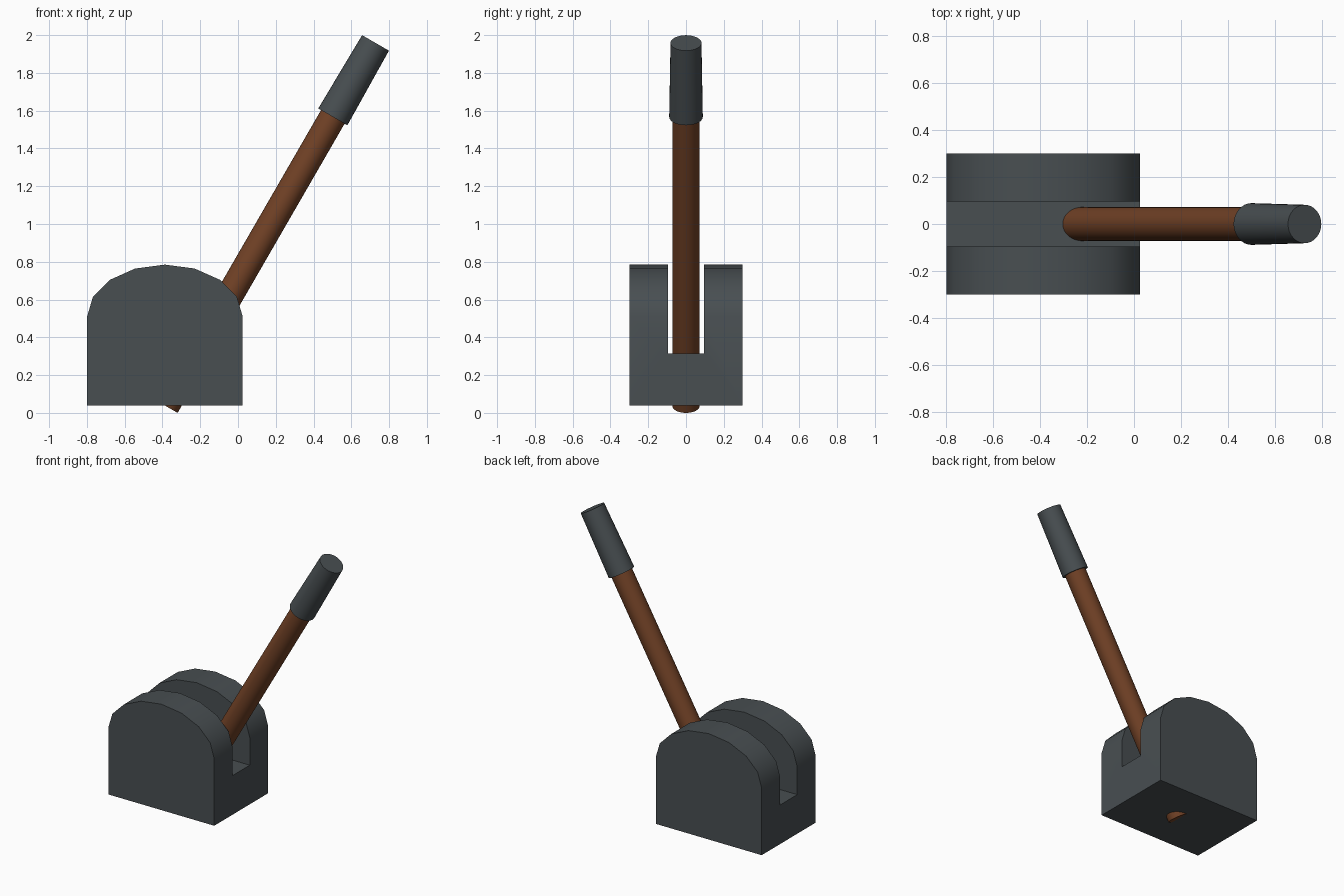
import bpy, math
from mathutils import Vector

if "Cube" in bpy.data.objects:
    bpy.data.objects.remove(bpy.data.objects["Cube"])


def material(name, color):
    m = bpy.data.materials.new(name)
    m.diffuse_color = (*color, 1)
    m.use_nodes = True
    m.node_tree.nodes["Principled BSDF"].inputs["Base Color"].default_value = m.diffuse_color
    return m


GREY = material("dark grey", (0.065, 0.077, 0.083))
BROWN = material("brown", (0.165, 0.053, 0.019))


def smooth(obj):
    bpy.ops.object.select_all(action='DESELECT')
    obj.select_set(True)
    bpy.context.view_layer.objects.active = obj
    bpy.ops.object.shade_smooth_by_angle(angle=math.radians(30))


def rod(name, start, end, r1, r2, mat):
    """Round bar between two points."""
    a, b = Vector(start), Vector(end)
    bpy.ops.mesh.primitive_cone_add(vertices=32, radius1=r1, radius2=r2,
                                    depth=(b - a).length, location=(a + b) / 2,
                                    rotation=(b - a).to_track_quat('Z', 'Y').to_euler())
    o = bpy.context.object
    o.name = name
    o.data.materials.append(mat)
    smooth(o)
    return o


# Housing: arched profile extruded along y
cx, rx, zs, rz, z0, hw = -0.387, 0.412, 0.51, 0.275, 0.04, 0.30
profile = [(cx - rx, z0), (cx + rx, z0)]
profile += [(cx + rx * math.cos(i * math.pi / 8), zs + rz * math.sin(i * math.pi / 8))
            for i in range(9)]
n = len(profile)
verts = [(x, y, z) for y in (-hw, hw) for x, z in profile]
faces = [tuple(range(n)), tuple(range(2 * n - 1, n - 1, -1))]
faces += [(i, i + n, (i + 1) % n + n, (i + 1) % n) for i in range(n)]
mesh = bpy.data.meshes.new("housing")
mesh.from_pydata(verts, [], faces)
housing = bpy.data.objects.new("housing", mesh)
bpy.context.collection.objects.link(housing)
mesh.materials.append(GREY)

# Slot through the housing for the lever
bpy.ops.mesh.primitive_cube_add(size=1, location=(cx, 0, 0.315 + 0.5))
cutter = bpy.context.object
cutter.name = "slot_cutter"
cutter.scale = (1.2, 0.19, 1)
cutter.data.materials.append(GREY)
cutter.hide_render = True
cut = housing.modifiers.new("slot", 'BOOLEAN')
cut.operation = 'DIFFERENCE'
cut.solver = 'EXACT'
cut.object = cutter
bpy.context.view_layer.objects.active = housing
bpy.ops.object.modifier_apply(modifier=cut.name)
bpy.data.objects.remove(cutter)
smooth(housing)

# Lever leaning 30 degrees towards +x, with its grip
foot = Vector((-0.382, 0, 0.036))
axis = Vector((0.5, 0, math.sqrt(3) / 2))
rod("lever_shaft", foot, foot + axis * 1.85, 0.072, 0.072, BROWN)
rod("lever_grip", foot + axis * 1.768, foot + axis * 2.22, 0.089, 0.082, GREY)
